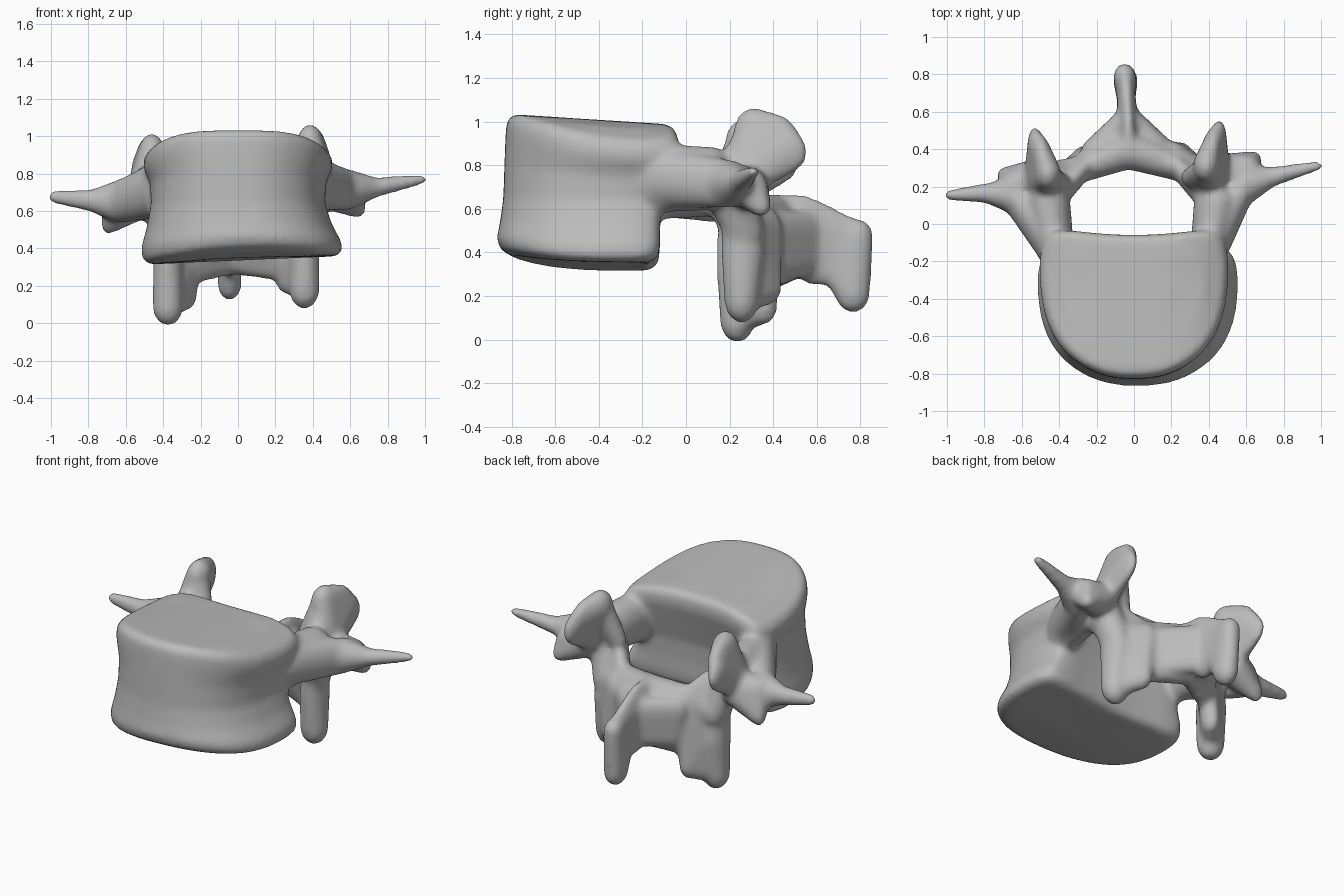
import bpy
import bmesh
from mathutils import Vector

cube = bpy.data.objects.get("Cube")
if cube:
    bpy.data.objects.remove(cube, do_unlink=True)

bone = bpy.data.materials.new("bone grey")
bone.use_nodes = True
GREY = (0.5, 0.5, 0.5, 1)
bone.diffuse_color = GREY
bone.node_tree.nodes["Principled BSDF"].inputs["Base Color"].default_value = GREY

# Directions of a unit ball, reused for every lobe
ball = bmesh.new()
bmesh.ops.create_icosphere(ball, subdivisions=3, radius=1)
directions = [v.co.copy() for v in ball.verts]
ball.free()

bm = bmesh.new()


def lobe(*balls):
    """Convex skin stretched over ellipsoids given as (centre, radii)."""
    verts = [bm.verts.new(Vector(centre) + d * Vector(radii))
             for centre, radii in balls for d in directions]
    bmesh.ops.convex_hull(bm, input=verts)
    loose = [v for v in verts if v.is_valid and not v.link_faces]
    bmesh.ops.delete(bm, geom=loose, context="VERTS")


def chain(*balls):
    """Tapered limb through successive ellipsoids."""
    for a, b in zip(balls, balls[1:]):
        lobe(a, b)


def sided(side, shift, *balls):
    """Mirror to the other side; the mirrored copy is shifted a little."""
    if side > 0:
        return balls
    return [(Vector((-c[0], c[1], c[2])) + Vector(shift), r) for c, r in balls]


def round_off(points):
    """Cut every corner of a closed outline."""
    points = [Vector(p) for p in points]
    pairs = zip(points, points[1:] + points[:1])
    return [p.lerp(q, t) for p, q in pairs for t in (.25, .75)]


# Vertebral body: kidney outline lofted through rings with flared rims
half = [(0, -.825), (.14, -.815), (.275, -.76), (.395, -.655), (.47, -.5), (.495, -.33),
        (.495, -.18), (.46, -.065), (.36, -.05), (.2, -.07), (0, -.08)]
outline = round_off(round_off(half + [(-x, y) for x, y in half[-2:0:-1]]))
# height, width scale, front y, back y
rings = [(.34, .55, -.6, -.32), (.335, 1.0, -.79, -.17), (.36, 1.08, -.85, -.13),
         (.42, 1.08, -.865, -.12), (.52, 1.0, -.85, -.12), (.65, .94, -.835, -.11),
         (.8, .95, -.83, -.07), (.93, 1.02, -.825, -.035), (1.0, 1.02, -.82, -.035),
         (1.035, .97, -.79, -.06), (1.035, .75, -.68, -.16), (1.035, .4, -.55, -.3)]
loops = []
for z, width, front, back in rings:
    loop = []
    high = max(0, (z - .6) / .4)
    low = max(0, (.6 - z) / .25)
    for px, py in outline:
        x, y = px * width, front + (py + .82) / .765 * (back - front)
        depth = (y + .82) / .765
        rise = high * (-.08 * abs(x / .49) ** 4 - .045 * depth)
        rise += low * (.02 * x / .49 + .05 * (1 - depth) ** 4)
        loop.append(bm.verts.new((x + .025 * low, y, z + rise)))
    loops.append(loop)
count = len(outline)
for a, b in zip(loops, loops[1:]):
    for i in range(count):
        j = (i + 1) % count
        bm.faces.new((a[i], a[j], b[j], b[i]))
bm.faces.new(loops[0][::-1])
bm.faces.new(loops[-1])

for s in (1, -1):
    # Pedicle joining body and arch
    lobe(*sided(s, (-.02, 0, -.03),
                ((.4, -.14, .74), (.1, .1, .16)), ((.44, .12, .74), (.12, .1, .145))))
    # Superior articular process: thin outer plate and inner lip
    lean = (-.075, -.04, -.05)
    lobe(*sided(s, lean, ((.385, .31, .965), (.07, .09, .1)), ((.42, .41, .935), (.05, .1, .1)),
                ((.455, .46, .86), (.04, .1, .1)), ((.445, .27, .75), (.07, .09, .1))))
    lobe(*sided(s, lean, ((.38, .29, .93), (.07, .07, .07)),
                ((.3, .25, .75), (.05, .05, .07)), ((.42, .2, .74), (.08, .08, .1))))
    # Neck between the joints, and the curved corner of the canal
    lobe(*sided(s, (-.02, -.01, -.02),
                ((.4, .22, .68), (.1, .09, .1)), ((.365, .26, .5), (.08, .1, .1))))
    lobe(*sided(s, (-.03, 0, -.02), ((.4, .14, .69), (.08, .07, .09)),
                ((.29, .25, .66), (.05, .05, .08)), ((.22, .32, .56), (.05, .06, .1)),
                ((.36, .26, .5), (.07, .08, .08))))
    # Inferior articular process with its inner wing
    drop = (-.02, -.02, -.09)
    lobe(*sided(s, drop, ((.365, .25, .55), (.065, .09, .08)),
                ((.355, .26, .4), (.08, .1, .1)), ((.355, .255, .18), (.082, .08, .105))))
    lobe(*sided(s, drop, ((.355, .26, .2), (.06, .07, .08)), ((.25, .38, .24), (.05, .06, .08)),
                ((.35, .27, .5), (.06, .07, .1)), ((.22, .38, .5), (.05, .06, .1))))
    # Lamina sloping back to the midline
    lobe(*sided(s, (0, 0, -.02), ((.32, .28, .53), (.06, .07, .1)),
                ((.28, .34, .32), (.05, .06, .1))),
         ((-.03, .4, .56), (.05, .11, .11)), ((-.03, .46, .36), (.05, .08, .1)))
    # Flare running from lamina into the spinous process
    lobe(*sided(s, (-.06, 0, 0), ((.17, .4, .5), (.05, .05, .08)), ((.14, .42, .34), (.05, .05, .07))),
         ((-.03, .58, .5), (.05, .06, .1)), ((-.03, .57, .37), (.05, .06, .08)))

# Spinous process: flat blade with a thickened end
lobe(((-.03, .45, .52), (.06, .08, .15)), ((-.03, .54, .53), (.045, .07, .14)),
     ((-.045, .78, .46), (.045, .07, .09)), ((-.04, .58, .33), (.045, .07, .08)),
     ((-.045, .76, .33), (.045, .07, .08)))
lobe(((-.05, .785, .475), (.06, .075, .08)), ((-.045, .765, .21), (.065, .08, .088)),
     ((-.04, .64, .4), (.045, .05, .1)))

# Transverse processes: web from the pedicle, tapered arm, small knob under each base
chain(((.41, -.1, .74), (.11, .11, .14)), ((.59, .2, .715), (.055, .11, .11)),
      ((.73, .25, .725), (.05, .055, .055)), ((.975, .31, .768), (.036, .028, .03)))
lobe(((.5, .28, .7), (.08, .1, .1)), ((.64, .345, .61), (.045, .045, .05)),
     ((.62, .27, .71), (.06, .1, .08)))
chain(((-.43, -.1, .71), (.11, .11, .15)), ((-.64, .15, .65), (.07, .1, .115)),
      ((-.78, .165, .655), (.055, .055, .06)), ((-.98, .155, .675), (.036, .03, .037)))
lobe(((-.53, .24, .66), (.08, .11, .11)), ((-.69, .26, .53), (.045, .045, .055)),
     ((-.66, .2, .66), (.06, .08, .09)))

bmesh.ops.recalc_face_normals(bm, faces=bm.faces)
mesh = bpy.data.meshes.new("vertebra")
bm.to_mesh(mesh)
bm.free()
mesh.materials.append(bone)
vertebra = bpy.data.objects.new("vertebra", mesh)
bpy.context.collection.objects.link(vertebra)

# Fuse the parts into one softly rounded skin
fuse = vertebra.modifiers.new("Fuse", "REMESH")
fuse.mode = "VOXEL"
fuse.voxel_size = .016
fuse.use_smooth_shade = True
soften = vertebra.modifiers.new("Soften", "SMOOTH")
soften.factor = .5
soften.iterations = 14
